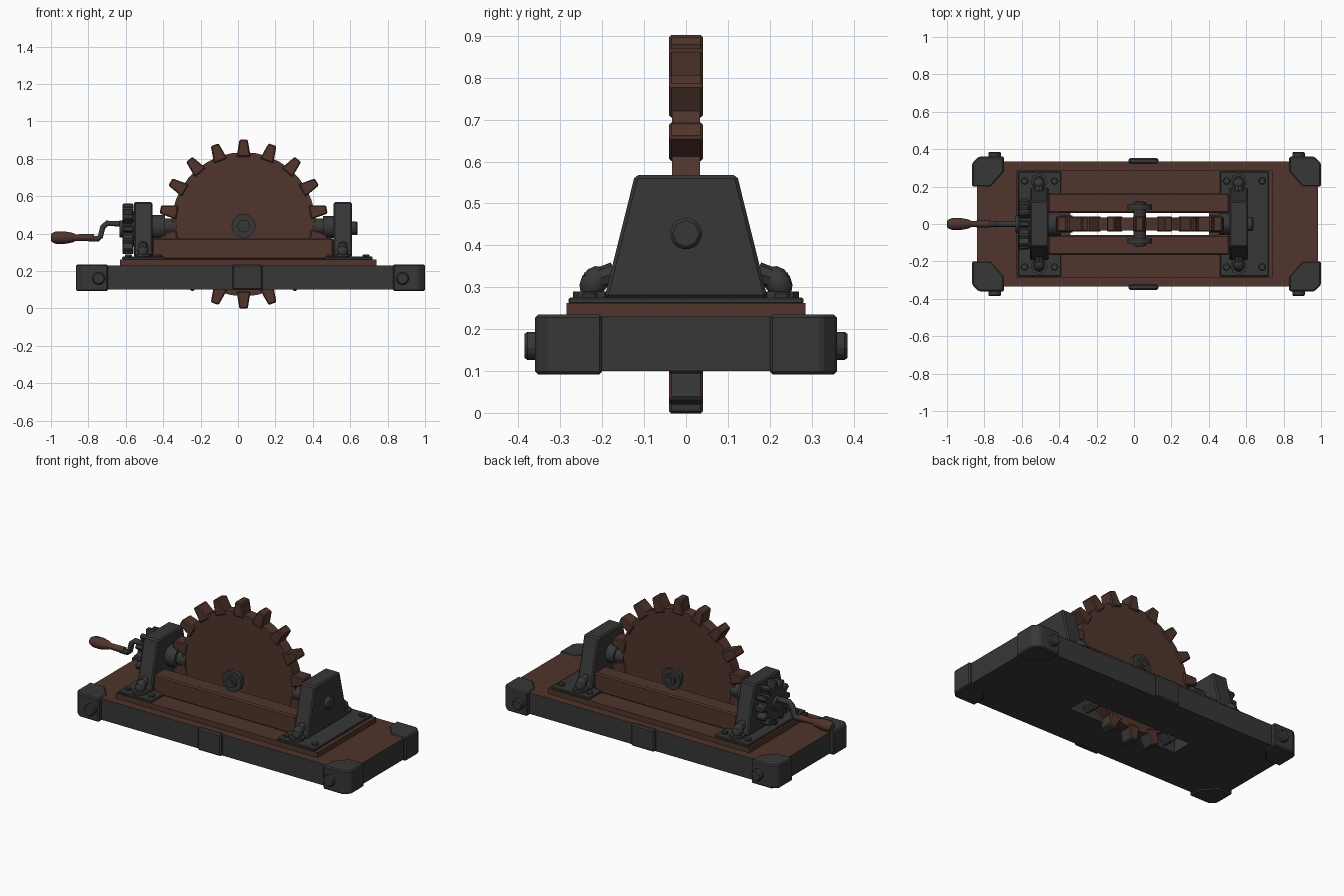
import bpy, bmesh, math
from mathutils import Vector, Matrix

cube = bpy.data.objects.get("Cube")
if cube:
    bpy.data.objects.remove(cube, do_unlink=True)


def material(name, rgb):
    m = bpy.data.materials.new(name)
    m.use_nodes = True
    m.diffuse_color = (*rgb, 1)
    bsdf = m.node_tree.nodes["Principled BSDF"]
    bsdf.inputs["Base Color"].default_value = (*rgb, 1)
    bsdf.inputs["Roughness"].default_value = 0.8
    return m


WOOD = material("dark_wood", (0.080, 0.035, 0.025))
IRON = material("dark_iron", (0.038, 0.038, 0.038))


def finish(name, bm, mats, bevel=0, smooth=False):
    bmesh.ops.recalc_face_normals(bm, faces=bm.faces)
    mesh = bpy.data.meshes.new(name)
    bm.to_mesh(mesh)
    bm.free()
    ob = bpy.data.objects.new(name, mesh)
    bpy.context.collection.objects.link(ob)
    for m in mats:
        mesh.materials.append(m)
    if bevel:
        mod = ob.modifiers.new("Bevel", "BEVEL")
        mod.width, mod.segments, mod.limit_method = bevel, 1, "ANGLE"
    if smooth:
        bpy.ops.object.select_all(action="DESELECT")
        ob.select_set(True)
        bpy.context.view_layer.objects.active = ob
        bpy.ops.object.shade_smooth_by_angle(angle=math.radians(40))
    return ob


def box(name, x, y, z, mat, bevel=0):
    bm = bmesh.new()
    bmesh.ops.create_cube(bm, size=1)
    for v in bm.verts:
        v.co = [(a + b) / 2 + c * (b - a) for (a, b), c in zip((x, y, z), v.co)]
    return finish(name, bm, [mat], bevel)


def prism(name, points, offset, mat, bevel=0):
    """Extrude a flat polygon along an offset."""
    bm = bmesh.new()
    face = bm.faces.new([bm.verts.new(p) for p in points])
    ext = bmesh.ops.extrude_face_region(bm, geom=[face], use_keep_orig=True)
    verts = [e for e in ext["geom"] if isinstance(e, bmesh.types.BMVert)]
    bmesh.ops.translate(bm, verts=verts, vec=offset)
    return finish(name, bm, [mat], bevel)


def rod(name, a, b, r, mat, r2=None, sides=12, bevel=0):
    """Cylinder or cone from point a to point b."""
    a, b = Vector(a), Vector(b)
    turn = (b - a).to_track_quat("Z", "Y").to_matrix().to_4x4()
    bm = bmesh.new()
    bmesh.ops.create_cone(bm, cap_ends=True, segments=sides, radius1=r,
                          radius2=r if r2 is None else r2, depth=(b - a).length,
                          matrix=Matrix.Translation((a + b) / 2) @ turn)
    return finish(name, bm, [mat], bevel, smooth=sides > 8)


def slotted_board(name, x, y, z, slot_x, slot_y, mats):
    """Rectangular board with a slot; first material on top, last elsewhere."""
    bm = bmesh.new()
    rings = []
    for h in z:
        for xs, ys in ((x, y), (slot_x, slot_y)):
            rings.append([bm.verts.new((xs[i], ys[j], h))
                          for i, j in ((0, 0), (1, 0), (1, 1), (0, 1))])
    low_out, low_in, top_out, top_in = rings
    for a, b, m in ((low_out, low_in, -1), (top_out, top_in, 0),
                    (low_out, top_out, -1), (low_in, top_in, -1)):
        for i in range(4):
            k = (i + 1) % 4
            f = bm.faces.new((a[i], a[k], b[k], b[i]))
            f.material_index = m % len(mats)
    return finish(name, bm, mats)


def teeth(name, centre, count, start, r0, r1, w0, w1, depth, turn, mats):
    """Ring of tapered teeth, radiating in the xz plane before turning."""
    bm = bmesh.new()
    for i in range(count):
        spin = Matrix.Rotation(start + i * math.tau / count, 4, "Y")
        place = Matrix.Translation(centre) @ turn @ spin
        made = bmesh.ops.create_cube(bm, size=1)["verts"]
        for v in made:
            tip = v.co.z > 0
            v.co = place @ Vector((v.co.x * (w1 if tip else w0), v.co.y * depth,
                                   r1 if tip else r0))
    # Worn rim faces under the base show iron
    bm.normal_update()
    if len(mats) > 1:
        for f in bm.faces:
            if f.calc_center_median().z < 0.12 and abs(f.normal.y) < 0.5:
                f.material_index = 1
    return finish(name, bm, mats, 0.006)


# Base, planks and side rails
slotted_board("base", (-0.84, 0.985), (-0.335, 0.335), (0.1, 0.23),
              (-0.34, 0.40), (-0.065, 0.065), [WOOD, IRON])
slotted_board("top_plank", (-0.63, 0.74), (-0.285, 0.285), (0.23, 0.262),
              (-0.43, 0.49), (-0.065, 0.065), [WOOD])
for side, s in (("front", -1), ("back", 1)):
    box(side + "_rail", (-0.46, 0.51), sorted((s * 0.06, s * 0.165)),
        (0.26, 0.375), WOOD, 0.008)
    box(side + "_band", (-0.03, 0.13), sorted((s * 0.32, s * 0.352)),
        (0.098, 0.234), IRON, 0.008)

# Corner caps with bolts
for end, edge, sx in (("right", -0.865, -1), ("left", 1.0, 1)):
    for side, s in (("front", -1), ("back", 1)):
        outline = [(0, 0.2), (0, 0.325), (0.035, 0.36), (0.17, 0.36),
                   (0.17, 0.28), (0.1, 0.2)]
        prism(f"{side}_{end}_corner_cap",
              [(edge - sx * d, s * y, 0.092) for d, y in outline],
              (0, 0, 0.143), IRON, 0.007)
        bx = edge - sx * 0.12
        rod(f"{side}_{end}_corner_bolt", (bx, s * 0.35, 0.16),
            (bx, s * 0.386, 0.16), 0.036, IRON, sides=8, bevel=0.007)

# Bearing brackets with foot plates and bolts
for end, x, px in (("right", -0.507, (-0.62, -0.39)), ("left", 0.56, (0.46, 0.72))):
    box(end + "_foot_plate", px, (-0.28, 0.28), (0.26, 0.276), IRON, 0.004)
    prism(end + "_bracket",
          [(x - 0.05, y, z) for y, z in ((-0.195, 0.274), (0.195, 0.274),
                                         (0.122, 0.568), (-0.122, 0.568))],
          (0.1, 0, 0), IRON, 0.008)
    for s in (-1, 1):
        rod(end + "_clamp_washer", (x, s * 0.225, 0.274), (x, s * 0.225, 0.29),
            0.045, IRON, sides=8)
        rod(end + "_clamp_stem", (x, s * 0.235, 0.31), (x, s * 0.17, 0.335),
            0.026, IRON, sides=8)
        bm = bmesh.new()
        bmesh.ops.create_uvsphere(
            bm, u_segments=10, v_segments=6, radius=1,
            matrix=Matrix.Translation((x, s * 0.22, 0.311))
            @ Matrix.Rotation(s * 0.5, 4, "X") @ Matrix.Diagonal((0.031, 0.032, 0.042, 1)))
        finish(end + "_clamp_head", bm, [IRON], smooth=True)
        for fx in (px[0] + 0.035, px[1] - 0.035):
            rod(end + "_plate_bolt", (fx, s * 0.23, 0.27), (fx, s * 0.23, 0.288),
                0.02, IRON, sides=8, bevel=0.004)

# Short shafts between the brackets and the wheel
rod("left_bearing", (0.455, 0, 0.435), (0.52, 0, 0.435), 0.058, IRON)
rod("left_shaft", (0.40, 0, 0.435), (0.46, 0, 0.435), 0.045, IRON)
rod("left_end_bolt", (0.60, 0, 0.428), (0.64, 0, 0.428), 0.04, IRON, sides=8, bevel=0.008)
rod("right_bearing", (-0.465, 0, 0.435), (-0.39, 0, 0.435), 0.065, IRON)
rod("right_shaft", (-0.395, 0, 0.435), (-0.33, 0, 0.435), 0.045, IRON)

# Toothed wheel and its hub
CENTRE = Vector((0.03, 0, 0.45))
rod("wheel_disc", CENTRE - Vector((0, 0.034, 0)), CENTRE + Vector((0, 0.034, 0)),
    0.385, WOOD, sides=36)
teeth("wheel_teeth", CENTRE, 18, 0, 0.36, 0.452, 0.075, 0.044, 0.082,
      Matrix.Identity(4), [WOOD, IRON])
for side, s in (("front", -1), ("back", 1)):
    for part, y0, y1, r in (("axle", 0.03, 0.118, 0.034),
                            ("hub_disc", 0.078, 0.103, 0.065),
                            ("axle_pin", 0.11, 0.124, 0.018)):
        rod(f"{side}_{part}", (0.03, s * y0, 0.44), (0.03, s * y1, 0.44), r, IRON)

# Drive gear
GEAR = Vector((-0.588, 0, 0.425))
rod("drive_gear", GEAR - Vector((0.03, 0, 0)), GEAR + Vector((0.035, 0, 0)),
    0.095, IRON, sides=20)
rod("drive_gear_hub", GEAR - Vector((0.045, 0, 0)), GEAR, 0.045, IRON)
teeth("drive_gear_teeth", GEAR, 12, 0, 0.08, 0.135, 0.042, 0.028, 0.06,
      Matrix.Rotation(math.pi / 2, 4, "Z"), [IRON])

# Crank arm
curve = bpy.data.curves.new("crank_arm", "CURVE")
curve.dimensions = "3D"
curve.bevel_depth, curve.bevel_resolution = 0.017, 1
curve.use_fill_caps = True
path = [(-0.6, 0.45), (-0.7, 0.455), (-0.723, 0.435), (-0.735, 0.385), (-0.75, 0.372), (-0.8, 0.372)]
line = curve.splines.new("POLY")
line.points.add(len(path) - 1)
for point, (x, z) in zip(line.points, path):
    point.co = (x, 0, z, 1)
curve.materials.append(IRON)
bpy.context.collection.objects.link(bpy.data.objects.new("crank_arm", curve))

# Turned handle
bm = bmesh.new()
profile = [(-1.0, 0), (-0.998, 0.022), (-0.975, 0.033), (-0.93, 0.034), (-0.885, 0.026),
           (-0.87, 0.018), (-0.77, 0.019), (-0.77, 0)]
verts = [bm.verts.new((x, 0, 0.378 + r)) for x, r in profile]
edges = [bm.edges.new(pair) for pair in zip(verts, verts[1:])]
bmesh.ops.spin(bm, geom=verts + edges, cent=(0, 0, 0.378), axis=(1, 0, 0),
               angle=math.tau, steps=10)
bmesh.ops.remove_doubles(bm, verts=bm.verts, dist=0.0005)
finish("crank_handle", bm, [WOOD], smooth=True)
